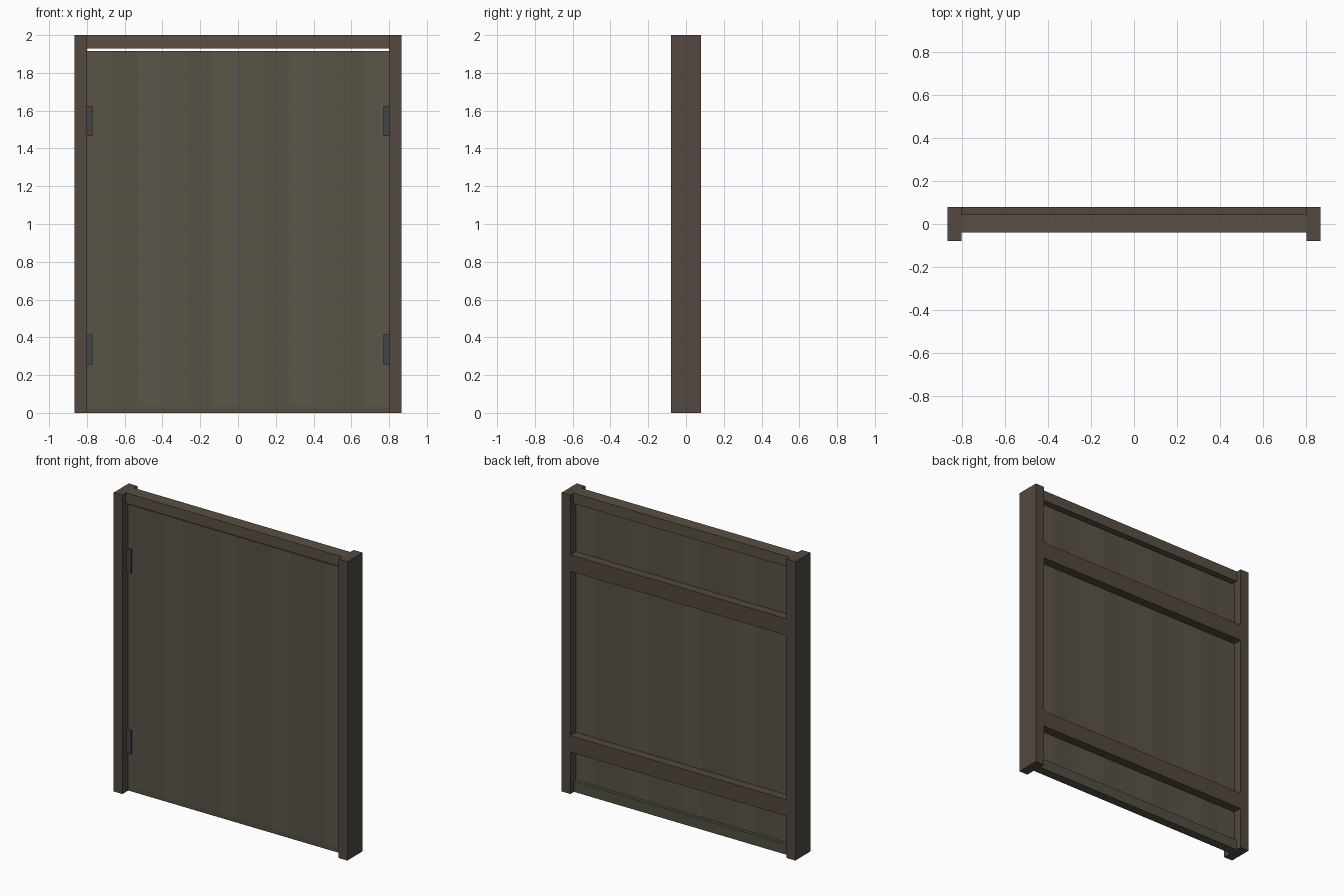
import bpy

if "Cube" in bpy.data.objects:
    bpy.data.objects.remove(bpy.data.objects["Cube"])


def material(name, rgb):
    m = bpy.data.materials.new(name)
    m.diffuse_color = (*rgb, 1)
    m.use_nodes = True
    m.node_tree.nodes["Principled BSDF"].inputs["Base Color"].default_value = m.diffuse_color
    return m


POST = material("dark_post_wood", (0.085, 0.066, 0.050))
RAIL = material("rail_wood", (0.100, 0.080, 0.056))
BRACE = material("brace_wood", (0.085, 0.064, 0.048))
SILL = material("mossy_wood", (0.085, 0.080, 0.052))
IRON = material("iron", (0.055, 0.060, 0.065))
PLANKS = [material(f"plank_wood_{i}", c) for i, c in enumerate(
    [(0.100, 0.088, 0.064), (0.094, 0.083, 0.060), (0.106, 0.093, 0.067)])]


def box(name, x, y, z, mat):
    """Box from (min, max) ranges on each axis."""
    bpy.ops.mesh.primitive_cube_add(
        size=1, location=[(a + b) / 2 for a, b in (x, y, z)])
    ob = bpy.context.object
    ob.name = name
    ob.scale = [b - a for a, b in (x, y, z)]
    bpy.ops.object.transform_apply(location=False, rotation=False, scale=True)
    ob.data.materials.append(mat)
    return ob


HALF = 0.80     # half of the opening between the posts
BACK = 0.02     # rear face of the planks
FRONT = -0.022  # front face of the planks

# Side posts and hinge plates, mirrored left and right
for side, s in (("left", -1), ("right", 1)):
    box(f"{side}_post", sorted((s * HALF, s * 0.865)), (-0.08, 0.08), (0, 2), POST)
    for level, z in (("lower", 0.335), ("upper", 1.545)):
        box(f"{side}_{level}_hinge", sorted((s * HALF, s * 0.77)),
            (-0.034, FRONT), (z - 0.08, z + 0.08), IRON)

# Header above the open gap, and bottom rail behind the planks
box("header", (-HALF, HALF), (-0.04, 0.045), (1.93, 2.0), RAIL)
box("bottom_rail", (-HALF, HALF), (-0.018, 0.042), (0, 0.07), SILL)

# Twelve vertical planks
COUNT = 12
W = 2 * HALF / COUNT
for i in range(COUNT):
    x0 = -HALF + i * W
    box(f"plank_{i + 1}", (x0, x0 + W), (FRONT, BACK), (0.03, 1.917),
        PLANKS[i % len(PLANKS)])

# Horizontal braces across the back
for level, z in (("lower", 0.335), ("upper", 1.545)):
    box(f"{level}_brace", (-HALF, HALF), (BACK, 0.08), (z - 0.055, z + 0.055), BRACE)
